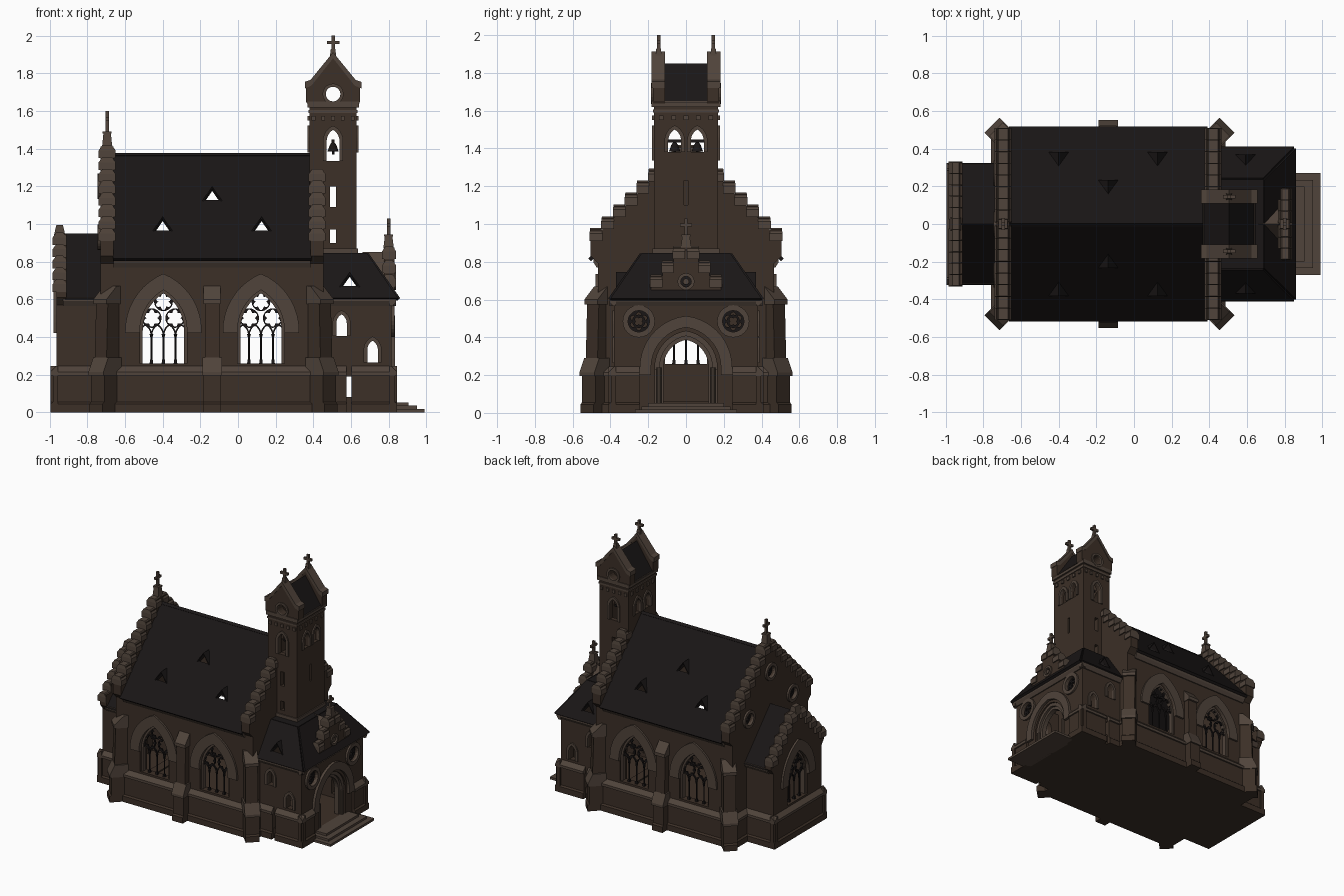
import bpy, bmesh
from math import sin, cos, acos, pi, hypot, sqrt
from mathutils import Matrix, Vector

if "Cube" in bpy.data.objects:
    bpy.data.objects.remove(bpy.data.objects["Cube"])

def material(name, col):
    m = bpy.data.materials.new(name)
    m.diffuse_color = (*col, 1)
    m.use_nodes = True
    m.node_tree.nodes["Principled BSDF"].inputs["Base Color"].default_value = m.diffuse_color
    return m
WALL = material("wall_stone", (0.045, 0.029, 0.020))
TRIM = material("trim_stone", (0.080, 0.057, 0.043))
ROOF = material("dark_slate", (0.010, 0.008, 0.008))

def frame(cx, cy, cz, loc):
    m = Matrix((cx, cy, cz)).transposed().to_4x4()
    m.translation = loc
    return m

# flat outline (with holes) extruded along an axis; 2D coords are (x|y, z), or (x, y) for 'z'
def panel(name, loops, axis, a, b, mat, M=None):
    cu = bpy.data.curves.new(name, 'CURVE')
    cu.dimensions, cu.fill_mode, cu.extrude = '2D', 'BOTH', abs(b - a) / 2
    for lp in loops:
        sp = cu.splines.new('POLY')
        sp.points.add(len(lp) - 1)
        for p, (u, v) in zip(sp.points, lp):
            p.co = (u, v, 0, 1)
        sp.use_cyclic_u, sp.use_smooth = True, False
    ob = bpy.data.objects.new(name, cu)
    bpy.context.collection.objects.link(ob)
    cu.materials.append(mat)
    m = (a + b) / 2
    X, Y, Z = Vector((1, 0, 0)), Vector((0, 1, 0)), Vector((0, 0, 1))
    ob.matrix_world = M or {'x': frame(Y, Z, X, (m, 0, 0)), 'y': frame(X, Z, -Y, (0, m, 0)),
                            'z': frame(X, Y, Z, (0, 0, m))}[axis]
    return ob

def mesh(name, verts, faces, mat):
    me = bpy.data.meshes.new(name)
    me.from_pydata(verts, [], faces)
    bm = bmesh.new(); bm.from_mesh(me)
    bmesh.ops.recalc_face_normals(bm, faces=bm.faces)
    bm.to_mesh(me); bm.free()
    me.materials.append(mat)
    ob = bpy.data.objects.new(name, me)
    bpy.context.collection.objects.link(ob)
    return ob

# box whose top may be inset in x and y
def block(name, x0, x1, y0, y1, z0, z1, mat, ix=0, iy=0):
    v = [(x0, y0, z0), (x1, y0, z0), (x1, y1, z0), (x0, y1, z0),
         (x0+ix, y0+iy, z1), (x1-ix, y0+iy, z1), (x1-ix, y1-iy, z1), (x0+ix, y1-iy, z1)]
    f = [(3, 2, 1, 0), (4, 5, 6, 7)] + [(i, (i+1) % 4, (i+1) % 4 + 4, i+4) for i in range(4)]
    return mesh(name, v, f, mat)

def cone(name, loc, r1, r2, h, mat, n=8):
    v = [(loc[0] + r*cos(2*pi*i/n), loc[1] + r*sin(2*pi*i/n), loc[2] + z)
         for r, z in ((r1, 0), (r2, h)) for i in range(n)]
    f = [tuple(range(n)), tuple(range(n, 2*n))] + [(i, (i+1) % n, (i+1) % n + n, i+n) for i in range(n)]
    return mesh(name, v, f, mat)

# outline helpers
def arch(u, c, r, zs, zb, n=9):
    t = acos(c / r)
    R = [(-c + r*cos(t*i/n), zs + r*sin(t*i/n)) for i in range(n + 1)]
    R = [(r - c, zb)] + R
    return [(u + x, z) for x, z in R] + [(u - x, z) for x, z in R[-2::-1]]
def band(u, c, r0, r1, zs, zb):
    return arch(u, c, r1, zs, zb) + arch(u, c, r0, zs, zb)[::-1]
def circle(u, z, r, n=20):
    return [(u + r*cos(2*pi*i/n), z + r*sin(2*pi*i/n)) for i in range(n)]
def foil(u, z, r, k, n=40):
    return [(u + q*cos(t), z + q*sin(t)) for t in [2*pi*i/n for i in range(n)]
            for q in [r*(0.62 + 0.38*abs(sin(k*t/2)))]]
def rect(u0, u1, z0, z1):
    return [(u0, z0), (u1, z0), (u1, z1), (u0, z1)]
def lancet(u, h, zb, zt, grow=0):
    return arch(u, h, 2*h + grow, zt - sqrt(3)*h, zb, 6)
def lancet_trim(name, axis, c, s, u, h, zb, zt):
    lp = lancet(u, h, zb, zt, .02) + lancet(u, h, zb, zt)[::-1]
    panel(name, [lp], axis, c - s*.01, c + s*.01, TRIM)

# big traceried window: surround, rings, small arches, columns
BIG = (.125, .25, .433, .26)
def window(axis, c, s, u):
    panel("window_surround", [band(u, .125, .25, .328, .433, .42)], axis, c - s*.01, c + s*.015, TRIM)
    panel("window_frame", [band(u, .125, .235, .252, .433, .26)], axis, c - s*.05, c - s*.015, TRIM)
    d = (c - s*.036, c - s*.024)
    for du, z, r in ((-.062, .5, .052), (.062, .5, .052), (0, .587, .05)):
        panel("tracery_ring", [circle(u + du, z, r), foil(u + du, z, r*.88, 6)], axis, *d, ROOF)
    for i in range(4):
        panel("tracery_arch", [band(u - .096 + .064*i, .032, .059, .067, .41, .40)], axis, *d, ROOF)
    for du in (-.064, 0, .064):
        p = (u + du, c - s*.03) if axis == 'y' else (c - s*.03, u + du)
        cone("window_column", (*p, .26), .005, .005, .16, ROOF)
        block("column_base", p[0]-.01, p[0]+.01, p[1]-.01, p[1]+.01, .255, .28, ROOF, .003, .003)
        cone("column_capital", (*p, .395), .005, .01, .02, ROOF)

def round_window(axis, c, s, u, z, r):
    panel("round_surround", [circle(u, z, r*1.5, 24), circle(u, z, r)], axis, c - s*.01, c + s*.015, TRIM)
    panel("round_tracery", [circle(u, z, r*1.02), foil(u, z, r*.85, 6)], axis, c - s*.03, c - s*.015, ROOF)
    panel("round_centre", [circle(u, z, r*.62), foil(u, z, r*.42, 4)], axis, c - s*.03, c - s*.015, ROOF)

# plinth and mouldings running along a wall face
def run(axis, c, s, u0, u1, cornice=None):
    other = 'x' if axis == 'y' else 'y'
    P = lambda pts: [[(c + s*o, z) for o, z in pts]]
    if cornice:
        panel("cornice", P([(-.01, cornice-.045), (.008, cornice-.045), (.024, cornice-.02), (.024, cornice), (-.01, cornice+.005)]), other, u0, u1, TRIM)
        return
    panel("plinth", P([(-.01, 0), (.03, 0), (.03, .045), (.018, .055), (.018, .2), (-.01, .2)]), other, u0, u1, WALL)
    panel("plinth_moulding", P([(-.01, .195), (.03, .195), (.03, .215), (0, .245), (-.01, .245)]), other, u0, u1, TRIM)

def stepped(yb, zb, zc, y0, top, dy, dz, n):
    R = [(yb, zb), (yb, zc), (y0, zc + .04)]
    for i in range(n):
        R += [(y0 - dy*i, top + dz*i), (y0 - dy*(i + 1), top + dz*i)]
    return R + [(-y, z) for y, z in R[::-1]]
def step_caps(xa, xb, y0, top, dy, dz, n):
    for i in range(n):
        for s in (-1, 1):
            y = sorted((s*(y0 - dy*(i + 1)), s*(y0 - dy*i + .006)))
            t = top + dz*i
            block("step_cap", xa-.01, xb+.01, *y, t-.06, t-.02, TRIM)
            block("step_cap_top", xa-.01, xb+.01, *y, t-.02, t+.008, TRIM, .02, .004)

def finial(x, y, z0, z1, axis):
    h = z1 - z0
    block("finial_base", x-.028, x+.028, y-.028, y+.028, z0, z0+.4*h, TRIM, .008, .008)
    block("finial_collar", x-.024, x+.024, y-.024, y+.024, z0+.4*h, z0+.46*h, TRIM)
    cross(x, y, z0+.45*h, z1, axis)
def cross(x, y, z0, z1, axis):
    block("cross_shaft", x-.009, x+.009, y-.009, y+.009, z0, z1, TRIM)
    ax, ay, m = (.033, .009, z0 + .6*(z1-z0)) if axis == 'x' else (.009, .033, z0 + .6*(z1-z0))
    block("cross_arm", x-ax, x+ax, y-ay, y+ay, m-.009, m+.009, TRIM)

# sloping roof slab facing direction d; loops given as (u, height)
def slope(name, d, r0, r1, z0, z1, loops):
    k = hypot(r0 - r1, z1 - z0) / (z1 - z0)
    D = Vector((*d, 0)); U = Vector((abs(d[1]), abs(d[0]), 0))
    V = ((r1 - r0)*D + Vector((0, 0, z1 - z0))).normalized()
    M = frame(U, V, U.cross(V), D*r0 + Vector((0, 0, z0)))
    panel(name, [[(u, (z - z0)*k) for u, z in lp] for lp in loops], None, -.01, .01, ROOF, M)
def dormer(x, s, z, r0, r1, z0, z1, h=.07, w=.055):
    y = lambda q: s*(r0 + (r1 - r0)*(q - z0)/(z1 - z0))
    f = y(z) + s*.012
    ob = mesh("roof_dormer", [(x-w, f, z), (x+w, f, z), (x, f, z+h+.012), (x, y(z+h+.02), z+h+.012)],
              [(0, 2, 3), (1, 3, 2)], ROOF)
    ob.modifiers.new("thick", 'SOLIDIFY').thickness = .008

def buttress(x, y, d, L, w):
    D, Z = Vector((*d, 0)).normalized(), Vector((0, 0, 1))
    M = frame(D, Z, D.cross(Z), (x, y, 0))
    B = lambda n, pts, hw, m: panel(n, [[(-.03, pts[0][1])] + pts + [(-.03, pts[-1][1])]], None, -hw, hw, m, M)
    B("buttress_foot", [(L, 0), (L, .045), (L-.012, .055), (L-.012, .2)], w/2, WALL)
    B("buttress_weathering", [(L, .195), (L, .215), (L-.035, .29)], w/2 + .006, TRIM)
    B("buttress_shaft", [(L-.035, .28), (L-.045, .58)], w/2 - .006, WALL)
    B("buttress_cap", [(L-.03, .575), (L-.03, .6), (0, .67)], w/2, TRIM)

# ---- floor and entrance steps
block("nave_floor", -.72, .45, -.46, .46, 0, .05, WALL)
block("chancel_floor", -.96, -.70, -.29, .29, 0, .05, WALL)
block("porch_floor", .44, .81, -.37, .37, 0, .05, WALL)
for x, y, z in ((.99, .27, .018), (.95, .235, .035), (.905, .2, .052)):
    block("entrance_step", .8, x, -y, y, 0, z, TRIM)

# ---- nave
NR = (.505, 0, .815, 1.36)
DORM = ((-.4, .96), (.125, .96), (-.137, 1.12))
for s in (-1, 1):
    panel("nave_wall", [rect(-.72, .44, 0, .82)] + [arch(u, *BIG) for u in (-.396, .122)], 'y', s*.465, s*.405, WALL)
    for u in (-.396, .122):
        window('y', s*.465, s, u)
    run('y', s*.465, s, -.75, .475)
    run('y', s*.465, s, -.66, .385, .815)
    slope("nave_roof", (0, s), *NR, [rect(-.665, .39, .81, 1.37)] + [[(x-.043, z), (x+.043, z), (x, z+.062)] for x, z in DORM])
    for x, z in DORM:
        dormer(x, s, z, *NR)
    buttress(-.137, s*.465, (0, s), .088, .09)
    buttress(-.68, s*.45, (-1, s), .105, .1)
    buttress(.42, s*.45, (1, s), .105, .1)
    run('x', -.73, -1, *sorted((s*.3, s*.49)))
    run('x', .455, 1, *sorted((s*.38, s*.49)))
inner_arch = arch(0, .18, .36, .3, .06)
ROUNDS = ((0, 1.2), (-.27, .93), (.27, .93))
panel("west_gable", [stepped(.465, 0, .79, .505, .97, .062, .063, 8), inner_arch] + [circle(u, z, .045) for u, z in ROUNDS], 'x', -.73, -.66, WALL)
for u, z in ROUNDS:
    round_window('x', -.73, -1, u, z, .045)
step_caps(-.73, -.66, .505, .97, .062, .063, 8)
finial(-.695, 0, 1.4, 1.6, 'y')
panel("east_gable", [stepped(.465, 0, .79, .505, .97, .062, .063, 6), inner_arch], 'x', .385, .455, WALL)
step_caps(.385, .455, .505, .97, .062, .063, 6)

# ---- chancel
panel("chancel_gable", [stepped(.295, 0, .57, .325, .7, .06, .062, 5), arch(0, *BIG)], 'x', -.965, -.91, WALL)
window('x', -.965, -1, 0)
step_caps(-.975, -.92, .325, .7, .06, .062, 5)
block("chancel_apex", -.98, -.915, -.035, .035, .93, .995, TRIM, .015, .005)
run('x', -.965, -1, -.325, .325)
for s in (-1, 1):
    panel("chancel_wall", [rect(-.95, -.72, 0, .61)], 'y', s*.295, s*.245, WALL)
    run('y', s*.295, s, -.995, -.72)
    run('y', s*.295, s, -.93, -.72, .61)
panel("chancel_roof", [[(-.325, .6), (0, .95), (.325, .6), (.295, .6), (0, .915), (-.295, .6)]], 'x', -.92, -.72, ROOF)

# ---- porch
PR = (.40, .235, .605, .84)
LAN = ((.55, .028, .405, .52), (.715, .028, .265, .38))
for s in (-1, 1):
    panel("porch_side_wall", [rect(.44, .81, 0, .61), rect(.577, .603, .08, .19)] + [lancet(*l) for l in LAN], 'y', s*.38, s*.33, WALL)
    for l in LAN:
        lancet_trim("porch_window_trim", 'y', s*.38, s, *l)
    run('y', s*.38, s, .44, .577)
    run('y', s*.38, s, .603, .845)
    run('y', s*.38, s, .44, .839, .61)
    run('x', .815, 1, *sorted((s*.245, s*.41)))
    round_window('x', .815, 1, s*.25, .485, .057)
    slope("porch_roof_side", (0, s), *PR, [[(.44, .6), (.85, .6), (.685, .84), (.44, .84)], [(.55, .665), (.636, .665), (.593, .725)]])
    dormer(.593, s, .665, *PR)
    cone("door_column", (.80, s*.143, .05), .014, .014, .19, TRIM, 10)
run('x', .815, 1, -.404, .404, .61)
slope("porch_roof_front", (1, 0), .85, .685, .605, .84, [[(-.40, .6), (.40, .6), (.235, .84), (-.235, .84)]])
block("porch_roof_top", .44, .687, -.237, .237, .825, .845, ROOF)
panel("porch_front_wall", [rect(-.38, .38, 0, .61), arch(0, .03, .195, .24, .04)] + [circle(u, .485, .057) for u in (-.25, .25)], 'x', .78, .815, WALL)
panel("door_jamb", [band(0, .03, .15, .2, .24, .04)], 'x', .75, .785, TRIM)
panel("door_inner_ring", [band(0, .03, .17, .2, .24, .23)], 'x', .78, .803, TRIM)
panel("door_arch", [band(0, .03, .215, .275, .24, .2)], 'x', .8, .835, TRIM)
panel("porch_gable", [stepped(.15, .6, .6, .185, .725, .06, .075, 3), circle(0, .695, .03)], 'x', .775, .83, WALL)
panel("emblem_ring", [circle(0, .695, .045), circle(0, .695, .028)], 'x', .8, .84, TRIM)
panel("emblem_disc", [circle(0, .695, .016)], 'x', .79, .835, TRIM)
step_caps(.775, .83, .185, .725, .06, .075, 3)
finial(.80, 0, .87, 1.03, 'y')
mesh("porch_gable_roof", [(.78, -.13, .68), (.78, .13, .68), (.78, 0, .85), (.66, 0, .85)], [(0, 1, 2), (0, 2, 3), (1, 3, 2), (0, 3, 1)], TRIM)

# ---- bell tower
TX = .505
BELL = (.034, 1.335, 1.5)
for s in (-1, 1):
    panel("tower_wall", [rect(.38, .63, .8, 1.64), lancet(TX, *BELL), rect(TX-.016, TX+.016, 1.09, 1.2), rect(TX-.016, TX+.016, .9, .97)], 'y', s*.17, s*.135, WALL)
    lancet_trim("belfry_trim", 'y', s*.17, s, TX, *BELL)
    c = TX + s*.125
    holes = [lancet(u, .034, 1.38, 1.5) for u in (-.06, .06)] + ([rect(-.01, .01, 1.1, 1.23)] if s > 0 else [])
    panel("tower_side_wall", [rect(-.17, .17, .8, 1.64)] + holes, 'x', c, c - s*.03, WALL)
    for u in (-.06, .06):
        lancet_trim("belfry_trim", 'x', c, s, u, .034, 1.38, 1.5)
    for u in (-.13, -.065, 0, .065, .13):
        block("tower_corbel", c-.01, c+.01, u-.012, u+.012, 1.55, 1.575, TRIM)
        block("tower_corbel", TX+u*.8-.01, TX+u*.8+.01, s*.17-.01, s*.17+.01, 1.55, 1.575, TRIM)
    # gabled heads with round opening, coping and cross
    head = [(.13, 1.625), (.143, 1.65), (.143, 1.745), (.12, 1.755), (0, 1.9)]
    panel("tower_gable", [[(TX+x, z) for x, z in head] + [(TX-x, z) for x, z in head[-2::-1]], circle(TX, 1.69, .04)], 'y', s*.112, s*.176, WALL)
    cop = [(.15, 1.72), (.15, 1.755), (.12, 1.765), (0, 1.912), (-.12, 1.765), (-.15, 1.755), (-.15, 1.72), (-.115, 1.735), (0, 1.88), (.115, 1.735)]
    panel("gable_coping", [[(TX+x, z) for x, z in cop]], 'y', s*.11, s*.182, TRIM)
    panel("gable_ring", [circle(TX, 1.69, .056), circle(TX, 1.69, .039)], 'y', s*.17, s*.184, TRIM)
    block("cross_foot", TX-.018, TX+.018, s*.145-.018, s*.145+.018, 1.88, 1.93, TRIM, .006, .006)
    cross(TX, s*.145, 1.91, 2.0, 'x')
    # bells
    cone("bell", (TX, s*.06, 1.385), .03, .017, .035, ROOF, 12)
    cone("bell_crown", (TX, s*.06, 1.42), .017, .006, .015, ROOF, 12)
    cone("bell_clapper", (TX, s*.06, 1.37), .007, .007, .02, ROOF)
block("bell_beam", TX-.008, TX+.008, -.15, .15, 1.432, 1.448, ROOF)
for z0, z1, o in ((.84, .87, .008), (1.59, 1.605, .006), (1.62, 1.65, .012)):
    ring = [[(TX-a, -b), (TX+a, -b), (TX+a, b), (TX-a, b)] for a, b in ((.125+o, .17+o), (.11, .15))]
    panel("tower_string_course", ring, 'z', z0, z1, TRIM)
panel("tower_roof", [[(TX+x, z) for x, z in ((-.14, 1.64), (0, 1.85), (.14, 1.64), (.115, 1.64), (0, 1.815), (-.115, 1.64))]], 'y', -.115, .115, ROOF)

# turn all outlines into meshes
bpy.context.view_layer.update()
curves = [o for o in bpy.context.collection.objects if o.type == 'CURVE']
for o in bpy.context.collection.objects:
    o.select_set(o.type == 'CURVE')
bpy.context.view_layer.objects.active = curves[0]
bpy.ops.object.convert(target='MESH')
